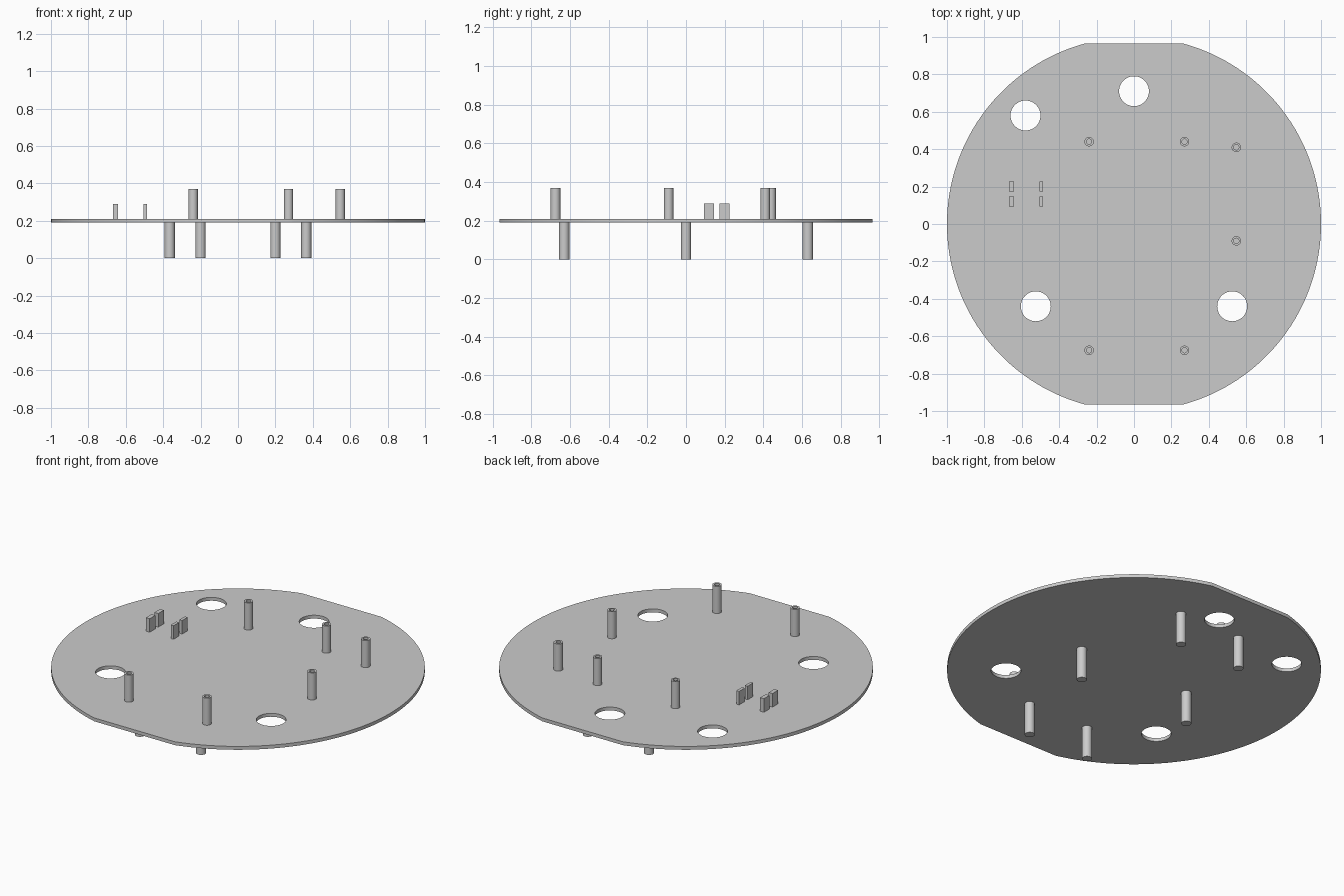
import bpy
import bmesh
from math import asin, cos, sin, pi, radians
from mathutils import Matrix

if "Cube" in bpy.data.objects:
    bpy.data.objects.remove(bpy.data.objects["Cube"], do_unlink=True)

grey = bpy.data.materials.new("plain_grey")
grey.use_nodes = True
grey.diffuse_color = (0.6, 0.6, 0.6, 1)
grey.node_tree.nodes["Principled BSDF"].inputs["Base Color"].default_value = (0.6, 0.6, 0.6, 1)

PLATE_BOTTOM, PLATE_TOP = 0.19, 0.21
EMBED = 0.005


def finish(obj):
    obj.data.materials.clear()
    obj.data.materials.append(grey)
    bpy.ops.object.select_all(action="DESELECT")
    obj.select_set(True)
    bpy.context.view_layer.objects.active = obj
    bpy.ops.object.shade_smooth_by_angle(angle=radians(30))


def mesh_object(name, bm):
    bmesh.ops.remove_doubles(bm, verts=bm.verts, dist=0.0001)
    bmesh.ops.recalc_face_normals(bm, faces=bm.faces)
    mesh = bpy.data.meshes.new(name)
    bm.to_mesh(mesh)
    bm.free()
    obj = bpy.data.objects.new(name, mesh)
    bpy.context.collection.objects.link(obj)
    finish(obj)
    return obj


def lathe(name, profile, x, y, steps=32):
    """Spin a (radius, height) profile about a vertical axis at x, y."""
    bm = bmesh.new()
    verts = [bm.verts.new((r, 0, z)) for r, z in profile]
    edges = [bm.edges.new(pair) for pair in zip(verts, verts[1:])]
    bmesh.ops.spin(bm, geom=verts + edges, cent=(0, 0, 0), axis=(0, 0, 1),
                   angle=2 * pi, steps=steps, use_duplicate=False)
    bmesh.ops.translate(bm, verts=bm.verts, vec=(x, y, 0))
    return mesh_object(name, bm)


def arc(radius, start, end, steps, cx=0, cy=0):
    angles = [start + (end - start) * i / steps for i in range(steps + 1)]
    return [(cx + radius * cos(a), cy + radius * sin(a)) for a in angles]


def add_loop(curve, points):
    spline = curve.splines.new("POLY")
    spline.points.add(len(points) - 1)
    for point, (x, y) in zip(spline.points, points):
        point.co = (x, y, 0, 1)
    spline.use_cyclic_u = True


# Round base plate with flats at front and back and four through holes
curve = bpy.data.curves.new("base_plate", "CURVE")
curve.dimensions = "2D"
curve.fill_mode = "BOTH"
curve.extrude = (PLATE_TOP - PLATE_BOTTOM) / 2
flat = asin(0.965)
add_loop(curve, arc(1, -flat, flat, 64) + arc(1, pi - flat, pi + flat, 64))
for x, y in [(0, 0.71), (-0.58, 0.58), (-0.525, -0.44), (0.525, -0.44)]:
    add_loop(curve, arc(0.08, 0, 2 * pi, 48, x, y)[:-1])
plate = bpy.data.objects.new("base_plate", curve)
bpy.context.collection.objects.link(plate)
bpy.ops.object.select_all(action="DESELECT")
plate.select_set(True)
bpy.context.view_layer.objects.active = plate
bpy.ops.object.convert(target="MESH")
plate = bpy.context.view_layer.objects.active
bm = bmesh.new()
bm.from_mesh(plate.data)
bmesh.ops.remove_doubles(bm, verts=bm.verts, dist=0.0001)
bmesh.ops.translate(bm, verts=bm.verts, vec=(0, 0, (PLATE_TOP + PLATE_BOTTOM) / 2))
bmesh.ops.recalc_face_normals(bm, faces=bm.faces)
bm.to_mesh(plate.data)
bm.free()
finish(plate)

# Bored standoffs on top
low, high = PLATE_TOP - EMBED, 0.37
tube = [(0.025, low), (0.025, high), (0.014, high), (0.014, low)]
upper = [(x, y) for x in (-0.24, 0.27) for y in (0.44, -0.675)]
upper += [(0.547, 0.41), (0.547, -0.09)]
for x, y in upper:
    lathe("upper_standoff", tube, x, y)

# Solid legs underneath in a hexagonal layout
rod = [(0, 0), (0.027, 0), (0.027, PLATE_BOTTOM + EMBED), (0, PLATE_BOTTOM + EMBED)]
lower = [(x, y) for x in (-0.2, 0.2) for y in (-0.63, 0.63)]
lower += [(-0.365, 0), (0.365, 0)]
for x, y in lower:
    lathe("lower_leg", rod, x, y)

# Two pairs of small upright tabs
for x, width in ((-0.655, 0.025), (-0.496, 0.018)):
    for y in (0.12, 0.2):
        bm = bmesh.new()
        size = Matrix.Diagonal((width, 0.052, 0.085, 1))
        bmesh.ops.create_cube(bm, size=1, matrix=Matrix.Translation((x, y, 0.2475)) @ size)
        mesh_object("mounting_tab", bm)
